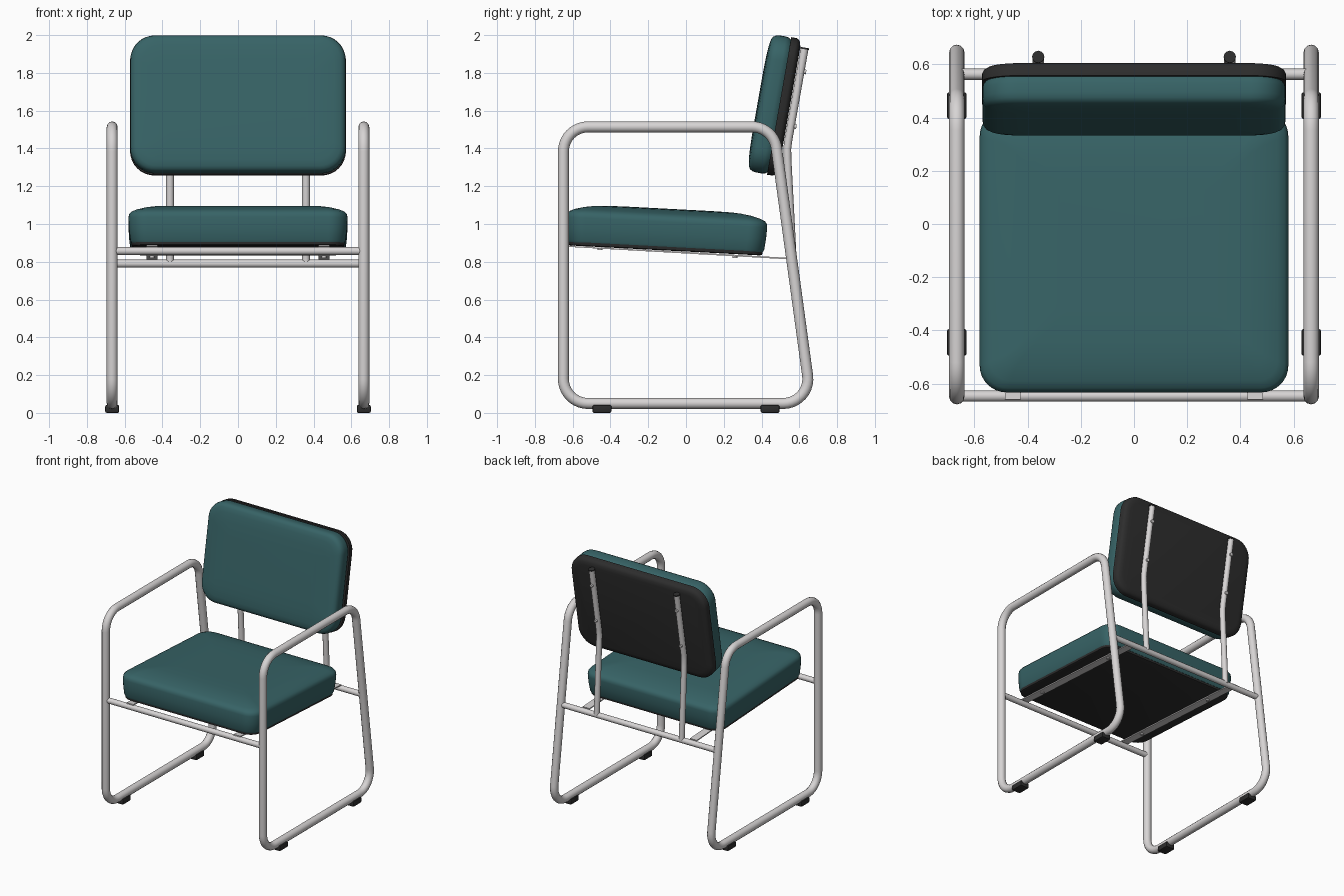
import bpy, bmesh, math
from mathutils import Vector, Matrix

if "Cube" in bpy.data.objects:
    bpy.data.objects.remove(bpy.data.objects["Cube"])


def material(name, rgb):
    m = bpy.data.materials.new(name)
    m.diffuse_color = (*rgb, 1)
    m.use_nodes = True
    m.node_tree.nodes["Principled BSDF"].inputs["Base Color"].default_value = m.diffuse_color
    return m


TEAL = material("teal fabric", (0.038, 0.125, 0.133))
METAL = material("light grey metal", (0.68, 0.66, 0.66))
BLACK = material("black plastic", (0.026, 0.026, 0.026))


def add(name, mesh, mat, matrix=Matrix()):
    ob = bpy.data.objects.new(name, mesh)
    bpy.context.collection.objects.link(ob)
    mesh.materials.clear()
    mesh.materials.append(mat)
    ob.matrix_world = matrix
    bpy.ops.object.select_all(action='DESELECT')
    ob.select_set(True)
    bpy.context.view_layer.objects.active = ob
    bpy.ops.object.shade_smooth_by_angle(angle=math.radians(40))
    return ob


def fillet(points, r, n=10):
    """Round every corner of a closed path."""
    out = []
    for i, p in enumerate(points):
        a = (points[i - 1] - p).normalized()
        b = (points[(i + 1) % len(points)] - p).normalized()
        half = a.angle(b) / 2
        c = p + (a + b).normalized() * (r / math.sin(half))
        t = r / math.tan(half)
        s, e = (p + a * t - c).normalized(), (p + b * t - c).normalized()
        for k in range(n + 1):
            out.append(c + s.slerp(e, k / n) * r)
    return out


def tube(name, points, r, mat, cyclic=False):
    cu = bpy.data.curves.new(name, 'CURVE')
    cu.dimensions = '3D'
    cu.bevel_depth = r
    cu.bevel_resolution = 4
    cu.use_fill_caps = True
    sp = cu.splines.new('POLY')
    sp.points.add(len(points) - 1)
    for q, p in zip(sp.points, points):
        q.co = (*p, 1)
    sp.use_cyclic_u = cyclic
    tmp = bpy.data.objects.new("tmp", cu)
    bpy.context.collection.objects.link(tmp)
    bpy.context.view_layer.update()
    dg = bpy.context.evaluated_depsgraph_get()
    mesh = bpy.data.meshes.new_from_object(tmp.evaluated_get(dg))
    bpy.data.objects.remove(tmp)
    return add(name, mesh, mat)


def pad(name, hx, hy, r, layers, mat, matrix, n=8):
    """Rounded rectangle lofted through (height, inset) layers."""
    bm = bmesh.new()
    rings = []
    for z, inset in layers:
        x, y = hx - inset, hy - inset
        rr = max(r - inset * 0.6, 0.03)
        ring = []
        for q, (sx, sy) in enumerate(((1, 1), (-1, 1), (-1, -1), (1, -1))):
            for k in range(n + 1):
                a = math.pi / 2 * (q + k / n)
                ring.append(bm.verts.new((sx * (x - rr) + rr * math.cos(a),
                                          sy * (y - rr) + rr * math.sin(a), z)))
        rings.append(ring)
    for a, b in zip(rings, rings[1:]):
        for i in range(len(a)):
            j = (i + 1) % len(a)
            bm.faces.new((a[i], a[j], b[j], b[i]))
    bm.faces.new(rings[0][::-1])
    bm.faces.new(rings[-1])
    mesh = bpy.data.meshes.new(name)
    bm.to_mesh(mesh)
    bm.free()
    return add(name, mesh, mat, matrix)


def box(name, size, mat, matrix, bevel=0.0):
    bm = bmesh.new()
    bmesh.ops.create_cube(bm, size=1, matrix=Matrix.Diagonal((*size, 1)))
    if bevel:
        bmesh.ops.bevel(bm, geom=bm.edges[:], offset=bevel, segments=2, affect='EDGES', profile=0.5)
    mesh = bpy.data.meshes.new(name)
    bm.to_mesh(mesh)
    bm.free()
    return add(name, mesh, mat, matrix)


# Seat: board and crowned cushion, sloping down to the rear
seat_m = Matrix.Translation((0, -0.109, 0.86)) @ Matrix.Rotation(math.radians(-3), 4, 'X')
pad("seat_board", 0.565, 0.515, 0.09, [(0, 0.012), (0.004, 0.003), (0.02, 0)], BLACK, seat_m)
pad("seat_cushion", 0.58, 0.532, 0.1,
    [(0.016, 0.03), (0.018, 0.016), (0.03, 0.01), (0.09, 0.003), (0.15, 0), (0.168, 0.003),
     (0.182, 0.014), (0.194, 0.04), (0.207, 0.09), (0.215, 0.14), (0.219, 0.19), (0.221, 0.3)],
    TEAL, seat_m)

# Backrest: local z points forward, local y up the back
tilt = math.radians(10)
up = Vector((0, math.sin(tilt), math.cos(tilt)))
fwd = Vector((0, -math.cos(tilt), math.sin(tilt)))
back_rot = Matrix((Vector((1, 0, 0)), up, fwd)).transposed().to_4x4()
pad("back_board", 0.572, 0.37, 0.13,
    [(-0.026, 0.045), (-0.021, 0.02), (-0.012, 0.007), (0, 0.001), (0.03, 0)],
    BLACK, Matrix.Translation((0, 0.523, 1.62)) @ back_rot)
pad("back_cushion", 0.57, 0.368, 0.13,
    [(-0.058, 0.012), (-0.045, 0.003), (-0.03, 0), (0.005, 0), (0.025, 0.004), (0.038, 0.013),
     (0.046, 0.028), (0.052, 0.06), (0.056, 0.12), (0.058, 0.2)],
    TEAL, Matrix.Translation((0, 0.437, 1.635)) @ back_rot)

# Cross bars between the side frames
for name, y, z in (("front_bar", -0.647, 0.857), ("rear_bar", 0.563, 0.79)):
    tube(name, [(-0.666, y, z), (0.666, y, z)], 0.021, METAL)

rail_a, rail_b = Vector((0, -0.66, 0.885)), Vector((0, 0.56, 0.816))
rail_d = rail_b - rail_a
rail_rot = Matrix.Rotation(math.atan2(rail_d.z, rail_d.y), 4, 'X')

for s, side in ((-1, "left"), (1, "right")):
    # Bent tube loop: leg, armrest, rear leg and floor runner
    x = 0.666 * s
    corners = [Vector((x, y, z)) for y, z in
               ((-0.649, 0.05), (-0.649, 1.514), (0.464, 1.514), (0.664, 0.05))]
    tube(side + "_frame", fillet(corners, 0.13), 0.029, METAL, True)
    # Floor glides
    for y, end in ((-0.445, "front"), (0.445, "rear")):
        box(f"{side}_{end}_glide", (0.074, 0.1, 0.042), BLACK,
            Matrix.Translation((x, y, 0.021)), 0.008)
    # Flat rail under the seat and its bolts
    rail_mid = (rail_a + rail_b) / 2 + Vector((0.455 * s, 0, 0))
    box(side + "_seat_rail", (0.058, rail_d.length, 0.008), METAL,
        Matrix.Translation(rail_mid) @ rail_rot)
    for y, end in ((-0.455, "front"), (0.26, "rear")):
        z = rail_a.z + (y - rail_a.y) * rail_d.z / rail_d.y
        tube(f"{side}_{end}_seat_bolt", [(0.455 * s, y, z), (0.455 * s, y, z - 0.012)], 0.013, METAL)
    # Back upright with black cap and bolts
    ux = 0.36 * s
    knee, top = Vector((ux, 0.534, 1.4)), Vector((ux, 0.627, 1.925))
    low = Vector((ux, 0.566, 0.79))
    bend = [knee + (low - knee).normalized() * 0.05, knee + Vector((0, 0.002, 0)),
            knee + (top - knee).normalized() * 0.05]
    tube(side + "_back_upright", [low, *bend, top], 0.021, METAL)
    tube(side + "_upright_cap", [top, top + up * 0.009], 0.023, BLACK)
    for t, end in ((0.23, "lower"), (0.78, "upper")):
        p = knee.lerp(top, t)
        tube(f"{side}_{end}_back_bolt", [p, p - fwd * 0.03], 0.012, METAL)
